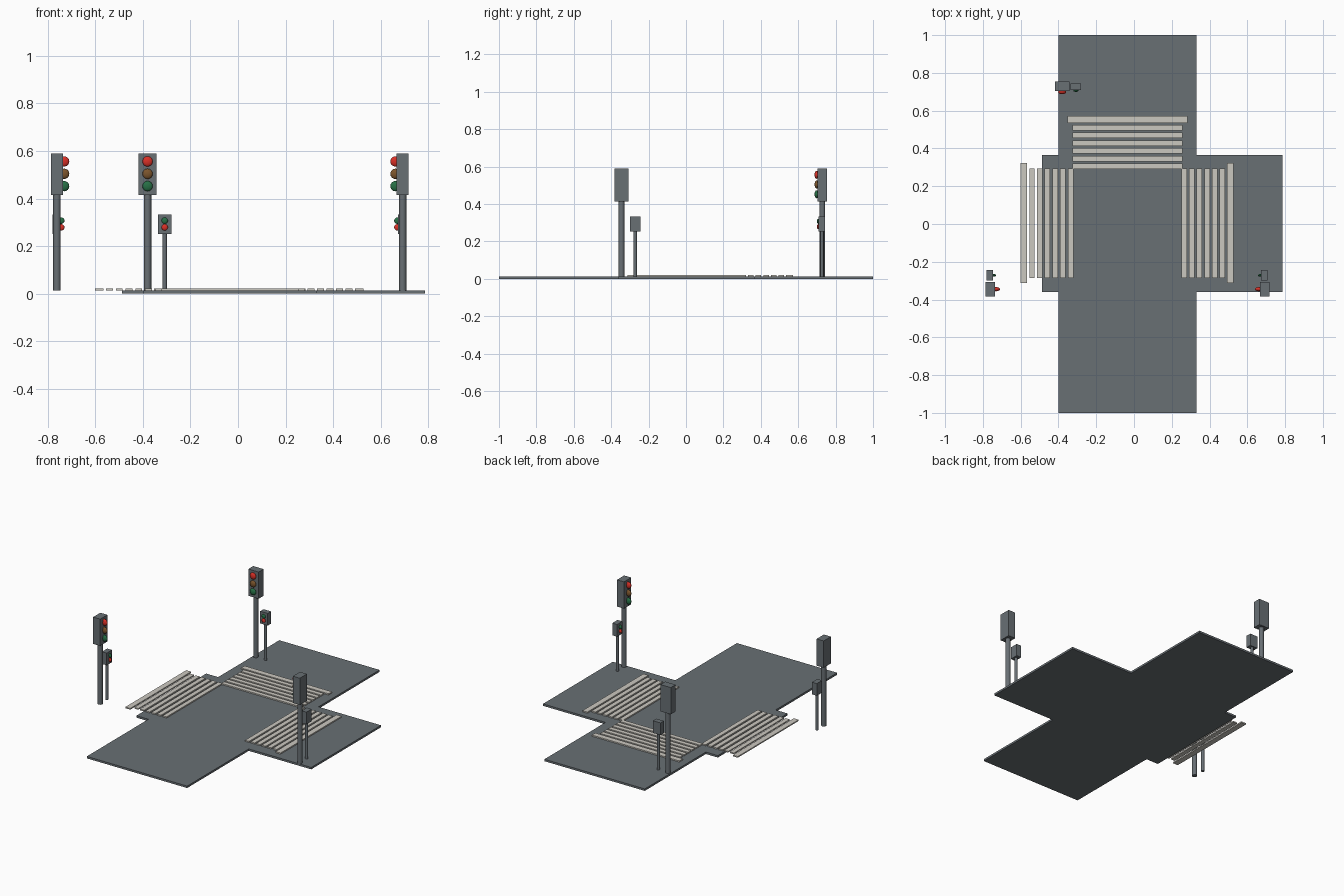
import bpy, bmesh, math
from mathutils import Matrix, Vector

cube = bpy.data.objects.get("Cube")
if cube:
    bpy.data.objects.remove(cube, do_unlink=True)


def material(name, rgb):
    m = bpy.data.materials.new(name)
    m.use_nodes = True
    m.diffuse_color = (*rgb, 1)
    m.node_tree.nodes["Principled BSDF"].inputs["Base Color"].default_value = (*rgb, 1)
    return m


GREY = material("asphalt grey", (0.14, 0.16, 0.175))
PAINT = material("off white paint", (0.60, 0.58, 0.53))
RED = material("red lamp", (0.70, 0.03, 0.02))
AMBER = material("dull amber lamp", (0.20, 0.09, 0.025))
GREEN = material("green lamp", (0.02, 0.16, 0.06))


def finish(name, bm, mat, smooth=False):
    mesh = bpy.data.meshes.new(name)
    bm.to_mesh(mesh)
    bm.free()
    mesh.materials.append(mat)
    obj = bpy.data.objects.new(name, mesh)
    bpy.context.collection.objects.link(obj)
    if smooth:
        bpy.ops.object.select_all(action="DESELECT")
        obj.select_set(True)
        bpy.context.view_layer.objects.active = obj
        bpy.ops.object.shade_smooth_by_angle(angle=math.radians(40))
    return obj


def box(name, x, y, z, mat):
    """Box from (low, high) ranges."""
    bm = bmesh.new()
    size = Matrix.Diagonal((x[1] - x[0], y[1] - y[0], z[1] - z[0], 1))
    centre = Vector((sum(x) / 2, sum(y) / 2, sum(z) / 2))
    bmesh.ops.create_cube(bm, size=1, matrix=Matrix.Translation(centre) @ size)
    return finish(name, bm, mat)


def span(centre, width):
    return (centre - width / 2, centre + width / 2)


# Road: one cross-shaped slab
TOP = 0.013
x0, x1, w0, w1 = -0.40, 0.33, -0.487, 0.785
y0, y1 = -0.36, 0.365
outline = [(x0, -1), (x1, -1), (x1, y0), (w1, y0), (w1, y1), (x1, y1),
           (x1, 1), (x0, 1), (x0, y1), (w0, y1), (w0, y0), (x0, y0)]
bm = bmesh.new()
face = bm.faces.new([bm.verts.new((x, y, 0)) for x, y in outline])
lifted = bmesh.ops.extrude_face_region(bm, geom=[face])["geom"]
bmesh.ops.translate(bm, vec=(0, 0, TOP),
                    verts=[v for v in lifted if isinstance(v, bmesh.types.BMVert)])
bmesh.ops.recalc_face_normals(bm, faces=bm.faces)
finish("road", bm, GREY)


# Crossings: six thin stripes and a wider stop line outside them
def crossing(name, along_x, start, step, thin, wide):
    for i in range(7):
        stop = i == 6
        across = span(start + step * (i + (0.07 if stop else 0)), 0.036 if stop else 0.029)
        x, y = (wide if stop else thin), across
        if not along_x:
            x, y = y, x
        part = "stop_line" if stop else f"stripe_{i + 1}"
        box(f"{name}_{part}", x, y, (TOP, 0.021), PAINT)


crossing("back_crossing", True, 0.305, 0.041, (-0.325, 0.257), (-0.352, 0.284))
crossing("left_crossing", False, 0.266, 0.0402, (-0.285, 0.295), (-0.312, 0.322))
crossing("right_crossing", False, -0.335, -0.041, (-0.285, 0.295), (-0.312, 0.322))


# Signals: pole, housing and squashed lamps on the facing side
def signal(name, x, y, facing, radius, size, bottom, lamps, lamp_r):
    depth, width, height = size
    bm = bmesh.new()
    bmesh.ops.create_cone(bm, cap_ends=True, segments=20, radius1=radius, radius2=radius,
                          depth=bottom - TOP,
                          matrix=Matrix.Translation((x, y, (bottom + TOP) / 2)))
    finish(name + "_pole", bm, GREY, True)
    sx, sy = (depth, width) if facing[0] else (width, depth)
    box(name + "_housing", span(x, sx), span(y, sy), (bottom, bottom + height), GREY)
    reach = depth / 2 + lamp_r * 0.23
    for mat, z in lamps:
        bm = bmesh.new()
        at = Matrix.Translation((x + facing[0] * reach, y + facing[1] * reach, z))
        bmesh.ops.create_uvsphere(bm, u_segments=24, v_segments=14, radius=lamp_r,
                                  matrix=at @ Matrix.Diagonal((1, 0.52, 1, 1)))
        finish(f"{name}_{mat.name.replace(' ', '_')}", bm, mat, True)


CAR = dict(radius=0.0155, size=(0.051, 0.075, 0.176), bottom=0.414, lamp_r=0.0215,
           lamps=[(RED, 0.556), (AMBER, 0.504), (GREEN, 0.452)])
WALK = dict(radius=0.0095, size=(0.035, 0.055, 0.08), bottom=0.252, lamp_r=0.0133,
            lamps=[(GREEN, 0.307), (RED, 0.279)])

signal("back_car_signal", -0.38, 0.729, (0, -1), **CAR)
signal("back_walk_signal", -0.308, 0.727, (0, -1), **WALK)
for side, car_x, walk_x, direction in (("right", -0.761, -0.763, 1), ("left", 0.692, 0.690, -1)):
    signal(side + "_car_signal", car_x, -0.345, (direction, 0), **CAR)
    signal(side + "_walk_signal", walk_x, -0.272, (direction, 0), **WALK)
